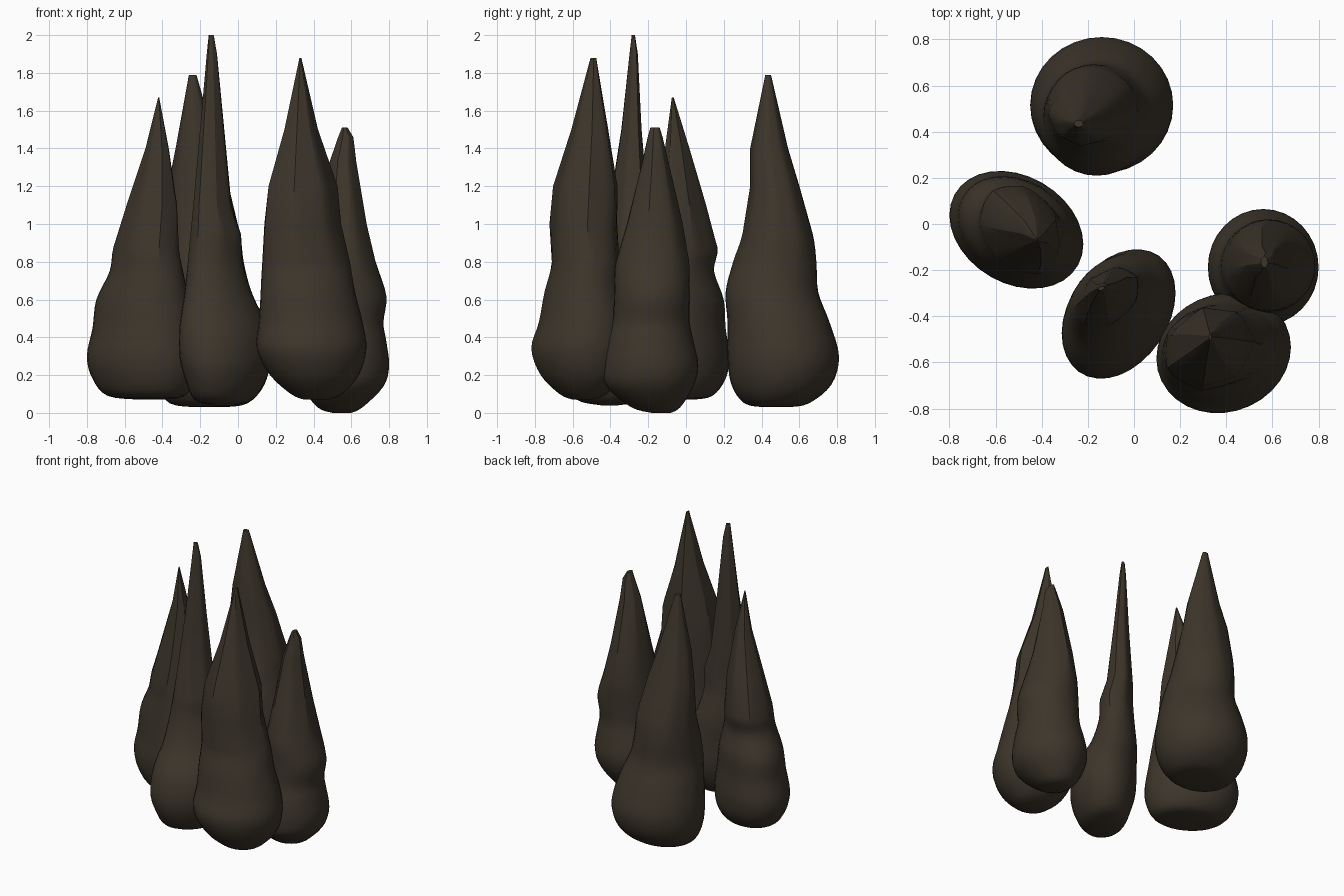
import bpy, bmesh, math

rock = bpy.data.materials.new("dark_brown_rock")
rock.diffuse_color = (0.046, 0.036, 0.024, 1)
SEG = 32


def spline(a, b, c, d, t):
    return [0.5 * (2*q + (r - p)*t + (2*p - 5*q + 4*r - s)*t*t + (3*q - p - 3*r + s)*t**3)
            for p, q, r, s in zip(a, b, c, d)]


def refine(rows):
    """Smooth the bulbous lower rows, leave the upper rows as straight facets."""
    out = []
    for i in range(len(rows) - 1):
        a, b, c, d = rows[max(i - 1, 0)], rows[i], rows[i + 1], rows[min(i + 2, len(rows) - 1)]
        n = 4 if c[0] < 1.0 else 1
        out += [spline(a, b, c, d, k / n) for k in range(n)]
    return out + [rows[-1]]


def spire(name, rows, sides, turn, skew):
    """Loft rows of (z, x min, x max, y min, y max), round below and faceted above."""
    bm = bmesh.new()
    rings = []
    for z, x0, x1, y0, y1 in refine(rows):
        blend = min(max((z - 0.7) / 0.4, 0), 1)
        ring = []
        for i in range(SEG):
            t = 2 * math.pi * i / SEG
            step = 2 * math.pi / sides
            flat = math.cos(step / 2) / math.cos(((t + turn) % step) - step / 2) * 1.04
            r = 1 + blend * (flat - 1)
            ring.append(bm.verts.new(((x0 + x1)/2 + (x1 - x0)/2 * r * math.cos(t),
                                      (y0 + y1)/2 + (y1 - y0)/2 * r * math.sin(t + skew), z)))
        rings.append(ring)
    for lo, hi in zip(rings, rings[1:]):
        for i in range(SEG):
            j = (i + 1) % SEG
            bm.faces.new((lo[i], lo[j], hi[j], hi[i]))
    bm.faces.new(rings[0][::-1])
    bm.faces.new(rings[-1])
    me = bpy.data.meshes.new(name)
    bm.to_mesh(me)
    bm.free()
    me.materials.append(rock)
    ob = bpy.data.objects.new(name, me)
    bpy.context.collection.objects.link(ob)
    bpy.ops.object.select_all(action='DESELECT')
    ob.select_set(True)
    bpy.context.view_layer.objects.active = ob
    bpy.ops.object.shade_smooth_by_angle(angle=math.radians(25))


# left spire
spire("left_spire", [
    (.07, -.52, -.40, -.06, .04), (.09, -.69, -.28, -.20, .14), (.18, -.77, -.23, -.26, .21),
    (.30, -.80, -.22, -.28, .23), (.45, -.77, -.24, -.26, .21), (.60, -.75, -.26, -.24, .20),
    (.75, -.68, -.29, -.22, .15), (.88, -.66, -.31, -.21, .17), (1.1, -.59, -.32, -.17, .11),
    (1.4, -.49, -.365, -.11, .02), (1.67, -.423, -.417, -.075, -.065)], 7, .3, -.25)

# back spire
spire("back_spire", [
    (.03, -.22, -.08, .42, .54), (.05, -.36, .05, .31, .65), (.15, -.43, .14, .24, .77),
    (.30, -.45, .17, .22, .81), (.48, -.43, .13, .22, .76), (.64, -.40, .07, .21, .70),
    (.80, -.39, .03, .25, .69), (.95, -.38, .01, .30, .67), (1.2, -.37, -.05, .34, .60),
    (1.4, -.33, -.11, .34, .54), (1.79, -.26, -.22, .42, .45)], 8, .1, 0)

# tallest spire, centre front
spire("centre_spire", [
    (.04, -.13, -.02, -.45, -.36), (.07, -.23, .08, -.58, -.22), (.18, -.28, .15, -.65, -.14),
    (.30, -.31, .18, -.67, -.11), (.45, -.31, .16, -.63, -.12), (.62, -.285, .08, -.52, -.14),
    (.80, -.265, .025, -.46, -.18), (.95, -.25, .02, -.44, -.19), (1.1, -.235, -.03, -.41, -.20),
    (1.5, -.20, -.07, -.345, -.235), (1.9, -.165, -.11, -.30, -.255),
    (2.0, -.155, -.128, -.288, -.27)], 7, .5, .33)

# front right spire
spire("front_spire", [
    (.07, .35, .48, -.60, -.50), (.10, .28, .55, -.67, -.42), (.20, .17, .64, -.77, -.33),
    (.34, .10, .68, -.82, -.30), (.48, .11, .66, -.78, -.31), (.64, .12, .62, -.75, -.34),
    (.80, .125, .59, -.71, -.35), (1.0, .13, .54, -.72, -.36), (1.2, .15, .52, -.70, -.36),
    (1.5, .24, .42, -.605, -.41), (1.88, .325, .335, -.505, -.475)], 7, 0, .1)

# shortest spire, right
spire("right_spire", [
    (0, .50, .60, -.18, -.08), (.03, .42, .66, -.29, -.03), (.14, .34, .77, -.42, .04),
    (.25, .32, .80, -.44, .065), (.38, .34, .785, -.42, .04), (.48, .37, .77, -.39, .02),
    (.62, .38, .785, -.38, .02), (.80, .40, .73, -.375, .015), (1.0, .43, .68, -.32, -.02),
    (1.33, .485, .625, -.235, -.095), (1.46, .53, .61, -.205, -.125),
    (1.51, .55, .58, -.19, -.14)], 7, .2, 0)
